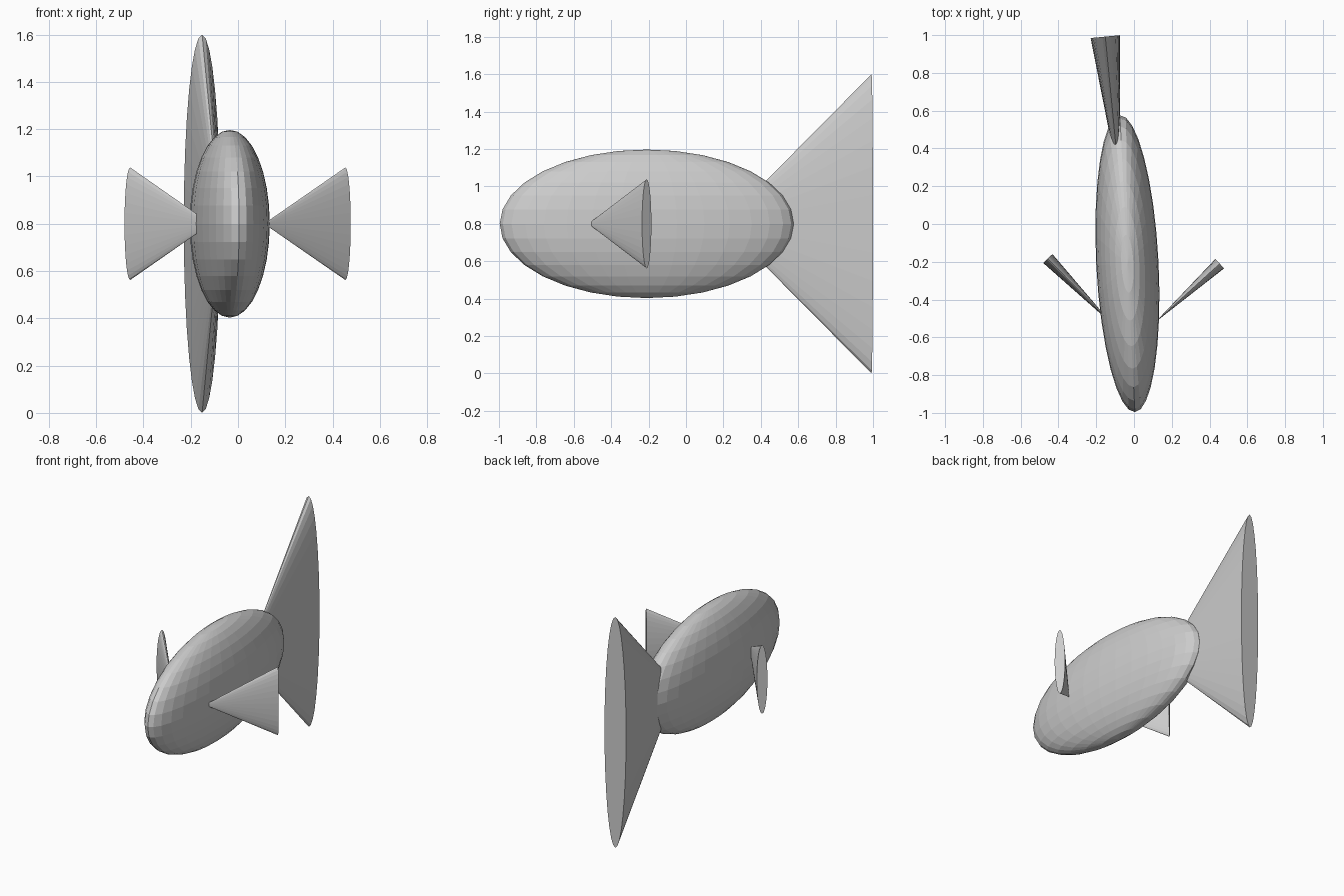
import bpy
import math
from mathutils import Matrix, Vector

cube = bpy.data.objects.get("Cube")
if cube:
    bpy.data.objects.remove(cube, do_unlink=True)

# Single plain grey
grey = bpy.data.materials.new("plain_grey")
grey.use_nodes = True
colour = (0.6, 0.6, 0.6, 1)
grey.diffuse_color = colour
grey.node_tree.nodes["Principled BSDF"].inputs["Base Color"].default_value = colour


def finish(name):
    obj = bpy.context.object
    obj.name = name
    obj.data.materials.append(grey)
    return obj


def flat_cone(name, apex, base, height_radius, thickness_radius):
    """Upright flattened cone running from its tip to its wide open end."""
    apex, base = Vector(apex), Vector(base)
    axis = base - apex
    bpy.ops.mesh.primitive_cone_add(vertices=32, radius1=1, radius2=0, depth=1)
    obj = finish(name)
    # Local z runs from base to tip, local x becomes the fin height
    along = -axis.normalized()
    up = Vector((0, 0, 1))
    side = along.cross(up)
    turn = Matrix((up, side, along)).transposed().to_4x4()
    size = Matrix.Diagonal((height_radius, thickness_radius, axis.length, 1))
    obj.matrix_world = Matrix.Translation((apex + base) / 2) @ turn @ size
    return obj


# Body: faceted ellipsoid, turned slightly
bpy.ops.mesh.primitive_uv_sphere_add(
    segments=32, ring_count=16, radius=1, location=(-0.035, -0.21, 0.8),
    rotation=(0, 0, math.radians(2.9)))
finish("body").scale = (0.165, 0.787, 0.397)

# Tail and side fins, tips buried in the body
flat_cone("tail_fin", (-0.075, 0.2, 0.8), (-0.152, 0.992, 0.8), 0.8, 0.078)
flat_cone("right_fin", (-0.115, -0.53, 0.8), (-0.456, -0.183, 0.8), 0.238, 0.034)
flat_cone("left_fin", (0.11, -0.522, 0.8), (0.454, -0.21, 0.8), 0.238, 0.034)
